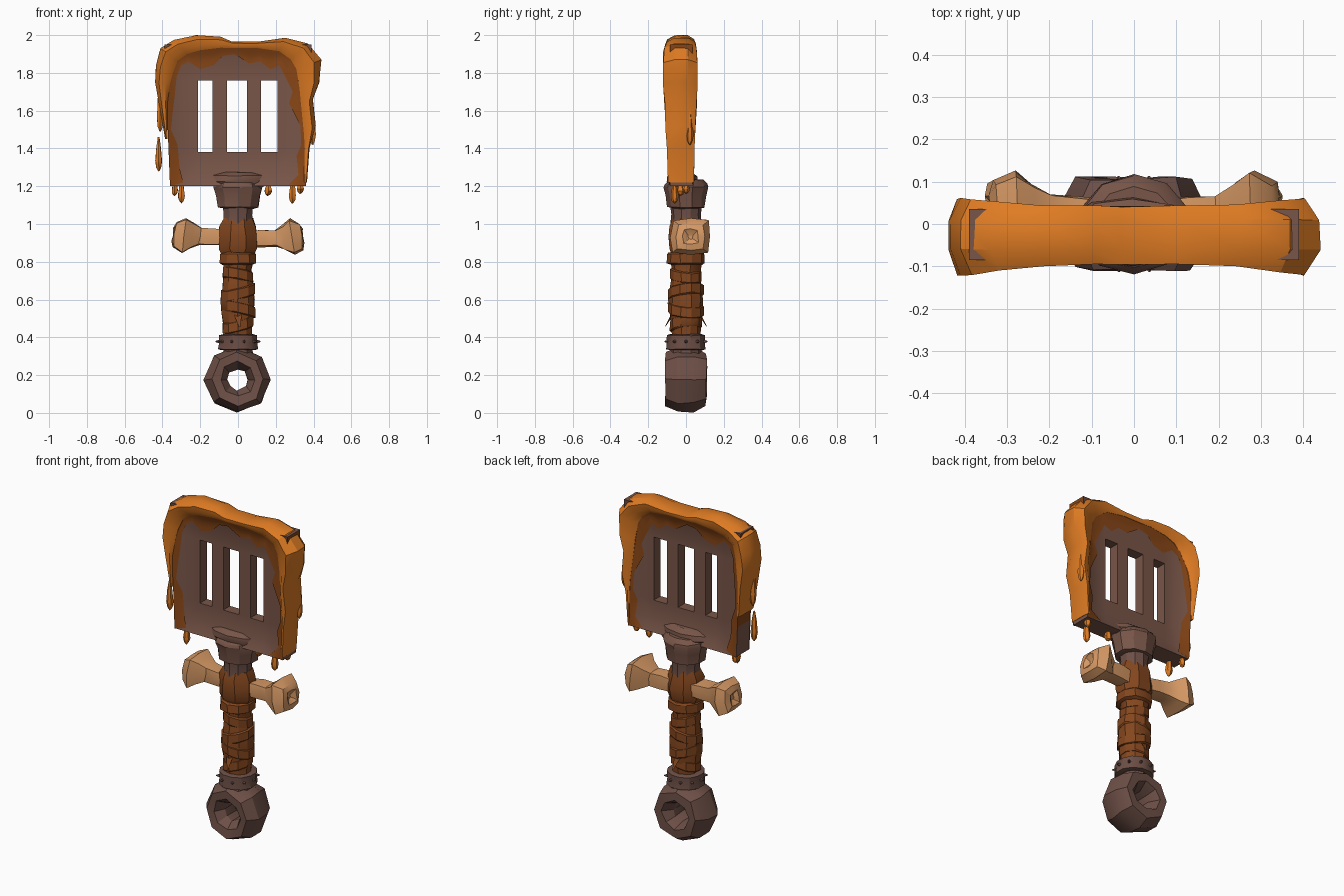
import bpy, bmesh, math, random
from mathutils import Vector, Matrix

if "Cube" in bpy.data.objects:
    bpy.data.objects.remove(bpy.data.objects["Cube"])
random.seed(4)

def mat(name, r, g, b):
    m = bpy.data.materials.new(name)
    m.diffuse_color = (r, g, b, 1)
    m.use_nodes = True
    m.node_tree.nodes["Principled BSDF"].inputs["Base Color"].default_value = m.diffuse_color
    return m

IRON = mat("brown iron", 0.19, 0.092, 0.065)
DARK = mat("dark iron", 0.155, 0.08, 0.062)
GOO = mat("orange goo", 0.74, 0.20, 0.017)
STAIN = mat("goo stain", 0.24, 0.06, 0.008)
LEATHER = mat("leather", 0.23, 0.062, 0.013)
BONE = mat("bone", 0.68, 0.32, 0.13)

def finish(name, bm, *mats, recalc=True):
    if recalc:
        bmesh.ops.recalc_face_normals(bm, faces=bm.faces[:])
    me = bpy.data.meshes.new(name)
    bm.to_mesh(me)
    bm.free()
    for m in mats:
        me.materials.append(m)
    ob = bpy.data.objects.new(name, me)
    bpy.context.collection.objects.link(ob)
    return ob

def loft(name, rings, m, jitter=0.0, closed=False):
    bm = bmesh.new()
    j = lambda: random.uniform(-jitter, jitter)
    vs = [[bm.verts.new(Vector(p) + Vector((j(), j(), j()))) for p in r] for r in rings]
    n = len(vs[0])
    pairs = list(zip(vs, vs[1:])) + ([(vs[-1], vs[0])] if closed else [])
    for a, b in pairs:
        for i in range(n):
            k = (i + 1) % n
            bm.faces.new((a[i], a[k], b[k], b[i]))
    if not closed:
        bm.faces.new(vs[0])
        bm.faces.new(vs[-1])
    return finish(name, bm, m)

def lathe(name, prof, m, n=10, c=(0, 0), sx=1, sy=1, jitter=0.0, tilt=(0, 0)):
    rings = []
    for r, z in prof:
        ring = []
        for i in range(n):
            a = math.tau * (i + 0.5) / n
            x, y = r * sx * math.cos(a), r * sy * math.sin(a)
            ring.append((c[0] + x, c[1] + y, z + tilt[0] * x + tilt[1] * y))
        rings.append(ring)
    return loft(name, rings, m, jitter)

# Pommel: chunky eight-sided ring with its hole along y
rings = []
for i in range(8):
    a = math.tau * i / 8 - math.pi / 2
    ring = []
    for k in range(8):
        b = math.tau * (k + 0.5) / 8
        r = 0.116 + 0.064 * math.cos(b)
        ring.append((-0.003 + r * math.cos(a), 0.116 * math.sin(b), 0.178 + r * math.sin(a)))
    rings.append(ring)
loft("pommel_ring", rings, DARK, 0.006, closed=True)
lathe("pommel_wedge", [(0.018, 0.25), (0.028, 0.34)], DARK, 4, sy=3.4)
lathe("pommel_stub", [(0.085, 0.29), (0.08, 0.35)], DARK, 10)

# Studded collar
lathe("collar", [(0.09, 0.333), (0.108, 0.337), (0.104, 0.375), (0.106, 0.41), (0.085, 0.416)],
      DARK, 12, jitter=0.002)
for i in range(10):
    a = math.tau * i / 10
    bm = bmesh.new()
    bmesh.ops.create_cone(bm, cap_ends=True, segments=5, radius1=0.012, radius2=0.003, depth=0.024)
    bm.transform(Matrix.Translation((0.107 * math.cos(a), 0.107 * math.sin(a), 0.378))
                 @ Matrix.Rotation(a, 4, 'Z') @ Matrix.Rotation(math.pi / 2, 4, 'Y'))
    finish("collar_stud", bm, DARK)

# Leather grip, wraps and loose ends
lathe("grip", [(0.075, 0.4), (0.078, 0.45), (0.09, 0.53), (0.093, 0.6), (0.082, 0.7),
               (0.076, 0.76), (0.085, 0.8)], LEATHER, 10, jitter=0.004)
for z, r, t in [(0.47, 0.086, 0.25), (0.55, 0.095, -0.2), (0.64, 0.095, 0.22), (0.73, 0.084, -0.18)]:
    lathe("grip_wrap", [(r - 0.006, z - 0.03), (r, z - 0.024), (r, z + 0.024), (r - 0.012, z + 0.03)],
          LEATHER, 10, jitter=0.002, tilt=(t, t * 0.5))
lathe("guard_band", [(0.085, 0.785), (0.1, 0.792), (0.1, 0.84), (0.09, 0.85)], LEATHER, 10, jitter=0.003)
lathe("guard_wrap", [(0.092, 0.84), (0.107, 0.87), (0.108, 0.93), (0.103, 0.985), (0.082, 1.03)],
      LEATHER, 8, sy=0.9, jitter=0.005)
for s in (-1, 1):
    loft("loose_leather_end", [[(0.02, s * 0.08, 0.52), (-0.02, s * 0.08, 0.52), (0, s * 0.065, 0.52)],
                               [(0.012, s * 0.112, 0.455), (0.004, s * 0.112, 0.455), (0.008, s * 0.106, 0.46)]], LEATHER)

# Bone crossguard with four-lobed knobs
for s, dz in ((-1, 0.0), (1, -0.008)):
    rings = []
    for x, r in [(0.02, 0.05), (0.13, 0.058), (0.2, 0.056), (0.245, 0.088), (0.285, 0.122),
                 (0.335, 0.09), (0.345, 0.05), (0.325, 0.015)]:
        ring = []
        for i in range(8):
            a = math.tau * i / 8
            q = r * (1 if i % 2 else 0.78)
            ring.append((s * x + 0.12 * q * math.sin(a) * -s, 0.012 + (x * 0.04) + q * 1.08 * math.cos(a),
                         0.925 + dz + x * 0.05 + q * math.sin(a)))
        rings.append(ring)
    loft("bone_guard", rings, BONE, 0.005)

# Neck, socket and flare holding the blade
lathe("neck", [(0.082, 1.0), (0.078, 1.05), (0.084, 1.1)], DARK, 10, jitter=0.002)
lathe("socket", [(0.085, 1.083), (0.113, 1.088), (0.12, 1.15), (0.135, 1.195), (0.128, 1.213), (0.1, 1.235)],
      IRON, 10, sy=0.88, jitter=0.003)
lathe("socket_flare", [(0.1, 1.19), (0.135, 1.225), (0.13, 1.255), (0.08, 1.275)],
      IRON, 10, c=(0, -0.02), sx=1.25, sy=0.62, jitter=0.004)

# Blade: slab with a raised rim and three slots
YC, Z0, Z1 = -0.025, 1.2, 1.95
width = lambda z: 0.36 + (z - Z0) * 0.04

def half(x, z):
    d = min(width(z) - abs(x), z - Z0, Z1 - z)
    return 0.032 + 0.028 * max(0, min(1, 1 - d / 0.07))

xs = [-0.38, -0.31, -0.213, -0.135, -0.058, 0.048, 0.122, 0.21, 0.31, 0.38]
zs = [Z0, 1.27, 1.38, 1.76, 1.88, Z1]
bm = bmesh.new()
grid = {}
for i, x in enumerate(xs):
    for k, z in enumerate(zs):
        px = x
        if i in (0, 9):
            px = math.copysign(width(z), x)
        elif i in (1, 8):
            px = math.copysign(width(z) - 0.07, x)
        h = half(px, z)
        for s in (-1, 1):
            grid[i, k, s] = bm.verts.new((px, YC + s * h, z))
solid = {(i, k) for i in range(9) for k in range(5) if not (k == 2 and i in (2, 4, 6))}
for i, k in solid:
    cell = [(i, k), (i + 1, k), (i + 1, k + 1), (i, k + 1)]
    for s in (-1, 1):
        bm.faces.new([grid[p + (s,)] for p in cell])
    for e, nb in enumerate([(i, k - 1), (i + 1, k), (i, k + 1), (i - 1, k)]):
        if nb not in solid:
            a, b = cell[e], cell[(e + 1) % 4]
            f = bm.faces.new([grid[a + (-1,)], grid[b + (-1,)], grid[b + (1,)], grid[a + (1,)]])
            # outer edge walls above the lowest part are stained
            if nb[0] in (-1, 9) and k >= 2:
                f.material_index = 1
finish("blade", bm, IRON, STAIN)

# Stain sheets on both faces: blade edge x, z and wavy inner x, z
stain = [(-.36, 1.2, -.29, 1.22), (-.364, 1.3, -.31, 1.3), (-.368, 1.4, -.32, 1.42), (-.372, 1.5, -.355, 1.5),
         (-.375, 1.57, -.345, 1.6), (-.378, 1.66, -.335, 1.68), (-.384, 1.8, -.325, 1.78),
         (-.388, 1.9, -.3, 1.84), (-.27, 1.945, -.26, 1.86), (-.2, 1.945, -.2, 1.82), (-.12, 1.945, -.13, 1.84),
         (-.07, 1.945, -.08, 1.89), (0, 1.945, -.02, 1.9), (.06, 1.945, .06, 1.85), (.12, 1.945, .12, 1.86),
         (.18, 1.945, .17, 1.82), (.25, 1.945, .22, 1.84), (.33, 1.945, .25, 1.78), (.386, 1.85, .29, 1.7),
         (.38, 1.7, .27, 1.64), (.374, 1.55, .33, 1.52), (.37, 1.45, .335, 1.42), (.366, 1.35, .31, 1.36),
         (.362, 1.27, .32, 1.26), (.36, 1.2, .27, 1.21)]
for s, side in ((-1, "front"), (1, "back")):
    bm = bmesh.new()
    rows = []
    for ox, oz, ix, iz in stain:
        row = []
        for q in range(6):
            x, z = ox + (ix - ox) * q / 5, oz + (iz - oz) * q / 5
            row.append(bm.verts.new((x, YC + s * (half(x, z) + 0.005), z)))
        rows.append(row)
    for a, b in zip(rows, rows[1:]):
        for q in range(5):
            f = bm.faces.new((a[q], a[q + 1], b[q + 1], b[q]))
            f.normal_update()
            if f.normal.y * s < 0:
                f.normal_flip()
    finish("stain_" + side, bm, STAIN, recalc=False)

# Thick goo over the rim: outer x, z and inner x, z
goo = [(-.385, 1.45, -.372, 1.45), (-.415, 1.62, -.372, 1.64), (-.44, 1.75, -.36, 1.74), (-.435, 1.84, -.345, 1.8),
       (-.41, 1.93, -.32, 1.86), (-.34, 1.975, -.27, 1.9), (-.22, 2.0, -.2, 1.92), (-.09, 1.99, -.09, 1.935),
       (-.03, 1.965, -.02, 1.93), (.1, 1.965, .1, 1.93), (.25, 1.985, .22, 1.915), (.37, 1.955, .28, 1.87),
       (.44, 1.87, .31, 1.82), (.43, 1.75, .325, 1.72), (.395, 1.66, .335, 1.62), (.41, 1.52, .35, 1.48),
       (.38, 1.4, .352, 1.4), (.366, 1.22, .35, 1.22)]
rings = []
for ox, oz, ix, iz in goo:
    k = min(1, abs(ox / 0.42)) ** 3 * max(0, min(1, (oz - 1.3) / 0.4))
    yf, yb = -0.095 - 0.026 * k, 0.042 + 0.018 * k
    h = half(ix, iz) + 0.007
    rings.append([(ox + (ix - ox) * t, y, oz + (iz - oz) * t) for t, y in
                  [(0, YC - 0.035), (0.28, yf), (0.7, yf * 0.5 + (YC - h) * 0.5 - 0.004), (1, YC - h),
                   (1, YC + h), (0.7, yb * 0.5 + (YC + h) * 0.5 + 0.004), (0.28, yb), (0, YC + 0.035)]])
loft("goo_rim", rings, GOO, 0.002)

# Drips: x, y, top, bottom, radius
for x, y, t, b, r in [(-.412, -.05, 1.74, 1.49, .02), (-.42, -.05, 1.46, 1.28, .019), (-.3, -.06, 1.24, 1.11, .02),
                      (-.335, .01, 1.24, 1.15, .018), (.288, -.06, 1.24, 1.11, .022), (.33, 0, 1.24, 1.16, .02),
                      (.16, -.03, 1.23, 1.15, .022), (.395, .02, 1.6, 1.42, .02)]:
    L = t - b
    lathe("goo_drip", [(r * 0.2, t), (r * 0.65, t - L * 0.3), (r, b + L * 0.3), (r * 0.7, b + L * 0.1), (r * 0.15, b)],
          GOO, 6, c=(x, y), jitter=0.002)

# Smooth shading with sharp edges kept
for ob in bpy.context.scene.objects:
    ob.select_set(True)
    bpy.context.view_layer.objects.active = ob
bpy.ops.object.shade_smooth_by_angle(angle=math.radians(30))
